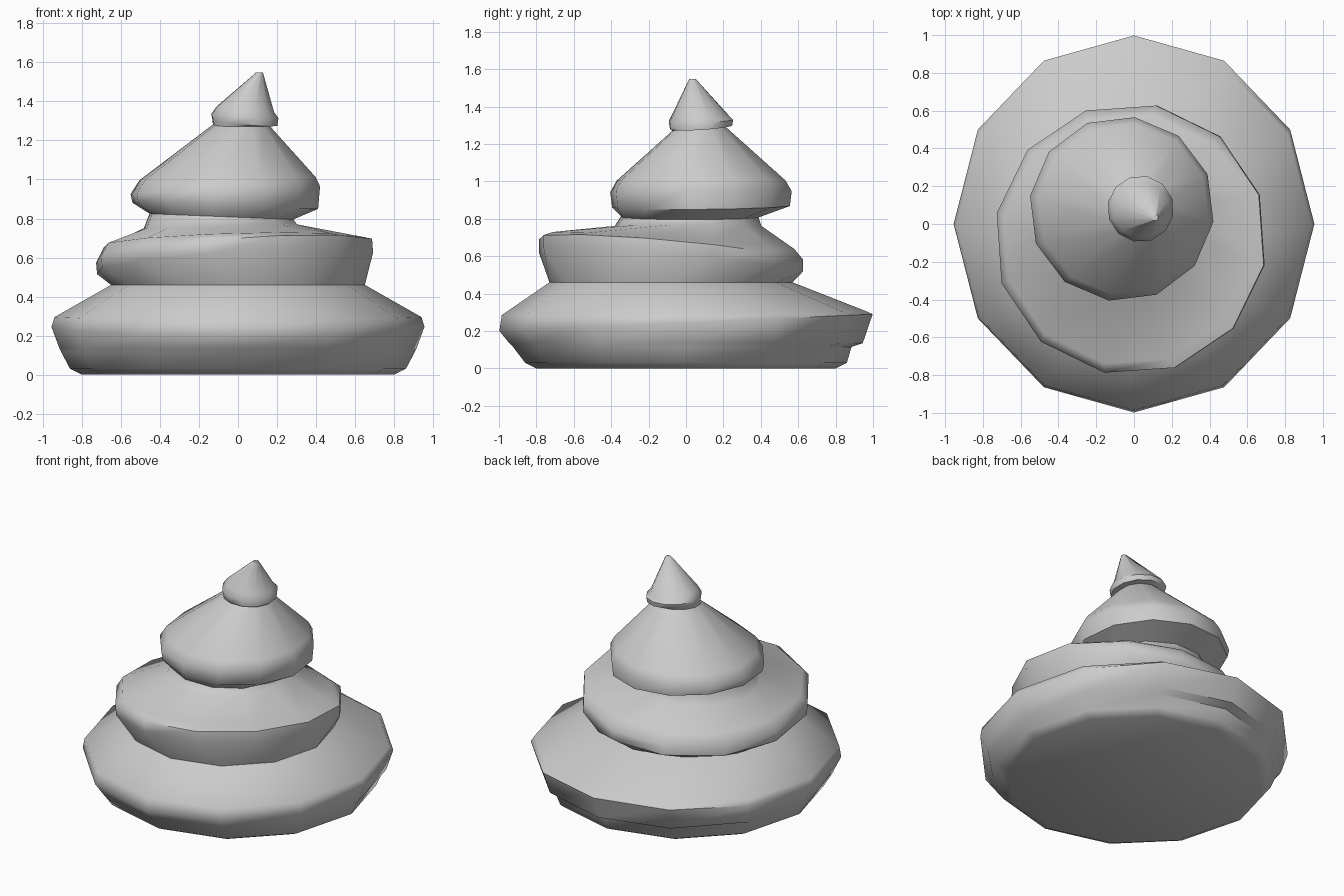
import bpy
import bmesh
from math import sin, cos, radians, pi

if "Cube" in bpy.data.objects:
    bpy.data.objects.remove(bpy.data.objects["Cube"])

SIDES = 12


def loft(name, rings):
    """Skin a stack of tilted 12-sided rings: cx, cy, radius, z, x tilt, y tilt, turn."""
    bm = bmesh.new()
    loops = []
    for cx, cy, r, z, tx, ty, turn in rings:
        rx, ry = r if isinstance(r, tuple) else (r, r)
        loop = []
        for i in range(SIDES):
            a = radians(turn) + pi / 2 + 2 * pi * i / SIDES
            loop.append(bm.verts.new((cx + rx * cos(a), cy + ry * sin(a),
                                      z + tx * cos(a) + ty * sin(a))))
        loops.append(loop)
    for a, b in zip(loops, loops[1:]):
        for i in range(SIDES):
            j = (i + 1) % SIDES
            bm.faces.new((a[i], a[j], b[j], b[i]))
    bm.faces.new(loops[0][::-1])
    bm.faces.new(loops[-1])
    bmesh.ops.recalc_face_normals(bm, faces=bm.faces)
    mesh = bpy.data.meshes.new(name)
    bm.to_mesh(mesh)
    bm.free()
    obj = bpy.data.objects.new(name, mesh)
    bpy.context.collection.objects.link(obj)
    bpy.context.view_layer.objects.active = obj
    obj.select_set(True)
    bpy.ops.object.shade_smooth_by_angle(angle=radians(50))
    obj.select_set(False)
    return obj


def tier(rows, turn):
    return [row + (turn,) for row in rows]


# wide foot with overhanging, back-raised lip
base = tier([
    (0, 0, 0.80, 0.0, 0, 0),
    (0, 0, 0.86, 0.03, 0, 0),
    (0, -0.02, 0.905, 0.115, 0, 0),
    (0, 0, (0.915, 0.945), 0.135, 0, 0),
    (0, 0, (0.955, 0.998), 0.245, 0, 0.045),
    (0, -0.01, (0.94, 0.975), 0.295, 0, 0.01),
    (0, -0.08, 0.65, 0.46, 0, 0),
], 0)

# middle tier, tilted up to the front right
middle = tier([
    (-0.015, -0.08, 0.72, 0.57, 0.045, -0.06),
    (-0.02, -0.08, 0.72, 0.635, 0.05, -0.065),
    (-0.03, -0.08, 0.67, 0.68, 0.02, -0.045),
    (-0.09, 0.01, 0.40, 0.76, 0.01, 0),
    (-0.085, 0.02, 0.375, 0.81, -0.015, 0),
], -11)

# upper tier
upper = tier([
    (-0.065, 0.08, 0.48, 0.865, -0.015, 0.005),
    (-0.065, 0.08, 0.49, 0.945, 0.02, 0),
    (-0.055, 0.08, 0.455, 1.005, 0.01, 0),
    (0.015, 0.07, 0.145, 1.28, 0, 0.01),
], -8)

# small leaning tip
tip = tier([
    (0.035, 0.08, 0.17, 1.29, -0.015, 0.01),
    (0.035, 0.08, 0.176, 1.325, -0.01, 0.005),
    (0.038, 0.075, 0.15, 1.36, -0.015, 0),
    (0.11, 0.035, 0.018, 1.548, 0, 0),
], -12)

loft("swirl_body", base + middle + upper + tip)
